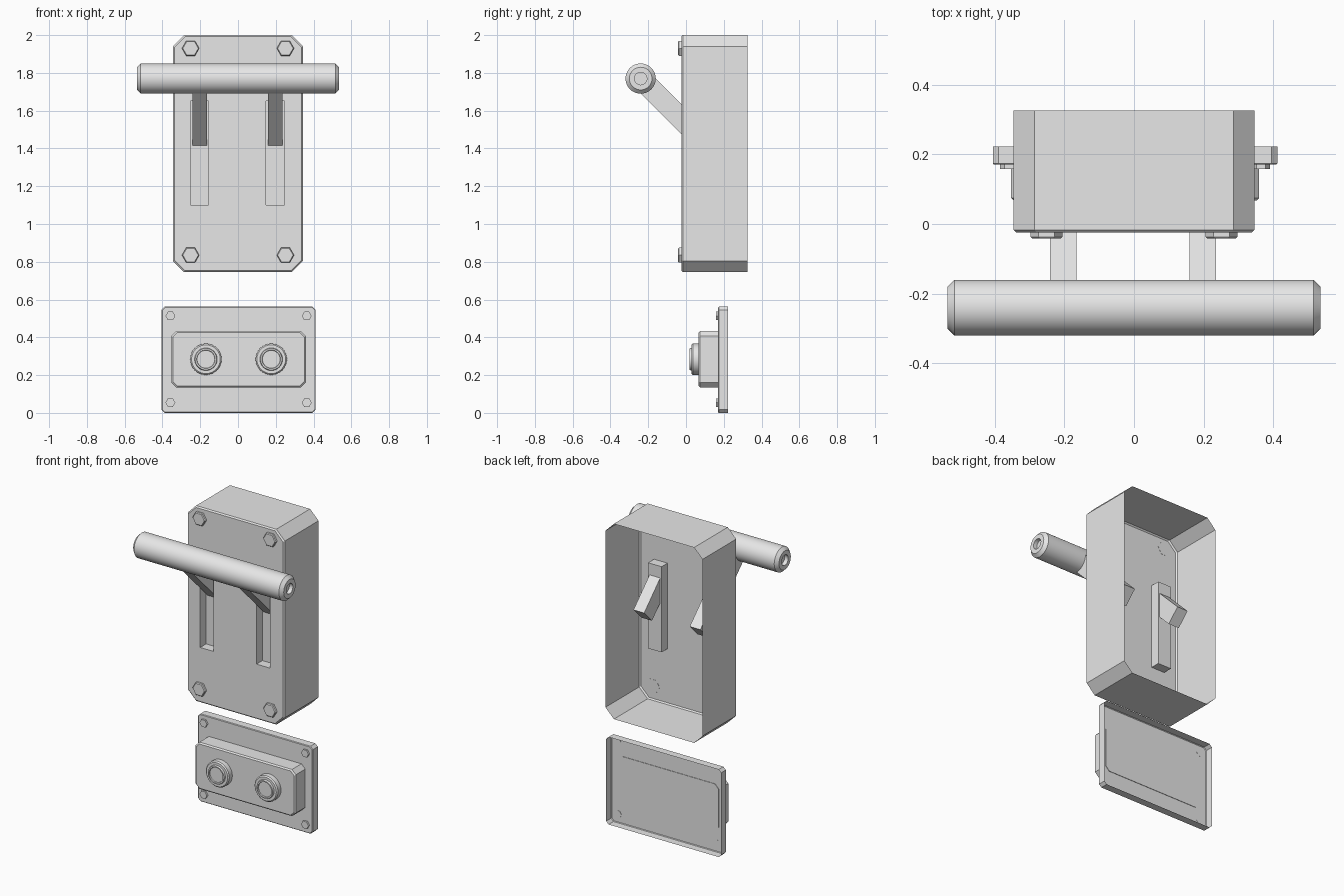
import bpy
import bmesh
import math

cube = bpy.data.objects.get("Cube")
if cube:
    bpy.data.objects.remove(cube, do_unlink=True)

grey = bpy.data.materials.new("plain grey")
grey.use_nodes = True
grey.diffuse_color = (0.8, 0.8, 0.8, 1)
grey.node_tree.nodes["Principled BSDF"].inputs["Base Color"].default_value = (0.8, 0.8, 0.8, 1)


def finish(name, bm):
    bmesh.ops.recalc_face_normals(bm, faces=bm.faces[:])
    for f in bm.faces:
        f.smooth = True
    me = bpy.data.meshes.new(name)
    bm.to_mesh(me)
    bm.free()
    me.set_sharp_from_angle(angle=math.radians(25))
    me.materials.append(grey)
    ob = bpy.data.objects.new(name, me)
    bpy.context.collection.objects.link(ob)
    return ob


def chamfered(cx, cz, hx, hz, c):
    """Rectangle section with cut corners."""
    pts = [(hx, hz - c), (hx - c, hz), (c - hx, hz), (-hx, hz - c),
           (-hx, c - hz), (c - hx, -hz), (hx - c, -hz), (hx, c - hz)]
    return [(cx + a, cz + b) for a, b in pts]


def ring(ca, cb, r, n):
    return [(ca + r * math.cos(2 * math.pi * i / n),
             cb + r * math.sin(2 * math.pi * i / n)) for i in range(n)]


def loft(bm, stations, axis="y", cap_start=True, cap_end=True):
    """Skin through (depth, section) stations placed along an axis."""
    loops = []
    for d, sec in stations:
        loops.append([bm.verts.new((a, d, b) if axis == "y" else (d, a, b)) for a, b in sec])
    for p, q in zip(loops, loops[1:]):
        n = len(p)
        for i in range(n):
            bm.faces.new((p[i], p[(i + 1) % n], q[(i + 1) % n], q[i]))
    if cap_start:
        bm.faces.new(loops[0])
    if cap_end:
        bm.faces.new(loops[-1])
    return loops


def part(name, stations, **kw):
    bm = bmesh.new()
    loft(bm, stations, **kw)
    return finish(name, bm)


ARM_X = {"right": -0.203, "left": 0.197}
FRONT = -0.025

# Housing: open-backed shell with two slot pockets in its front
bm = bmesh.new()
walls = loft(bm, [(0.325, chamfered(0, 1.3725, 0.345, 0.6275, 0.06)),
                  (FRONT + 0.008, chamfered(0, 1.3725, 0.345, 0.6275, 0.06)),
                  (FRONT, chamfered(0, 1.3725, 0.337, 0.6195, 0.057))],
             cap_start=False, cap_end=False)
rims = [walls[-1]]
for x in ARM_X.values():
    slot = [(x + a, 1.375 + b) for a, b in
            [(-0.048, -0.275), (0.048, -0.275), (0.048, 0.275), (-0.048, 0.275)]]
    rims.append(loft(bm, [(FRONT, slot), (0.035, slot)], cap_start=False)[0])
edges = [bm.edges.get((r[i], r[(i + 1) % len(r)])) for r in rims for i in range(len(r))]
bmesh.ops.triangle_fill(bm, edges=edges, use_beauty=True, normal=(0, -1, 0))
finish("housing", bm)

# Housing bolts
for x in (-0.251, 0.251):
    for z, level in ((1.93, "upper"), (0.835, "lower")):
        side = "left" if x > 0 else "right"
        part(f"housing_bolt_{level}_{side}",
             [(FRONT + 0.001, ring(x, z, 0.046, 6)), (-0.037, ring(x, z, 0.046, 6)),
              (-0.042, ring(x, z, 0.041, 6))])

# Lever arms: sloping bars running through the slots
arm = [(-0.28, 1.73), (-0.20, 1.81), (0.198, 1.412), (0.118, 1.332)]
for side, x in ARM_X.items():
    part(f"lever_arm_{side}", [(x - 0.038, arm), (x + 0.038, arm)], axis="x")

# Grip: round bar with bevelled ends and shallow end holes
profile = [(-0.51, 0.033), (-0.535, 0.033), (-0.535, 0.06), (-0.515, 0.08)]
profile += [(-d, r) for d, r in reversed(profile)]
part("grip", [(d, ring(-0.24, 1.77, r, 40)) for d, r in profile], axis="x")

# Control plate: shallow tray, open at the back
CX = 0.003
part("control_plate", [(0.223, chamfered(CX, 0.281, 0.408, 0.281, 0.017)),
                       (0.174, chamfered(CX, 0.281, 0.408, 0.281, 0.017)),
                       (0.17, chamfered(CX, 0.281, 0.404, 0.277, 0.015))], cap_start=False)

# Plate bolts
for x in (-0.361, 0.361):
    for z, level in ((0.513, "upper"), (0.054, "lower")):
        side = "left" if x > 0 else "right"
        part(f"plate_bolt_{level}_{side}",
             [(0.171, ring(CX + x, z, 0.026, 6)), (0.158, ring(CX + x, z, 0.026, 6))])

# Control box on the plate
part("control_box", [(0.173, chamfered(CX, 0.284, 0.356, 0.15, 0.027)),
                     (0.075, chamfered(CX, 0.284, 0.356, 0.15, 0.027)),
                     (0.067, chamfered(CX, 0.284, 0.348, 0.142, 0.024))])

# Push buttons: stepped collar with a raised rim and sunken face
button = [(0.069, 0.083), (0.036, 0.083), (0.029, 0.076), (0.029, 0.06),
          (0.018, 0.057), (0.018, 0.049), (0.025, 0.047)]
for side, x in (("right", -0.17), ("left", 0.176)):
    part(f"button_{side}", [(d, ring(x, 0.284, r, 32)) for d, r in button])
